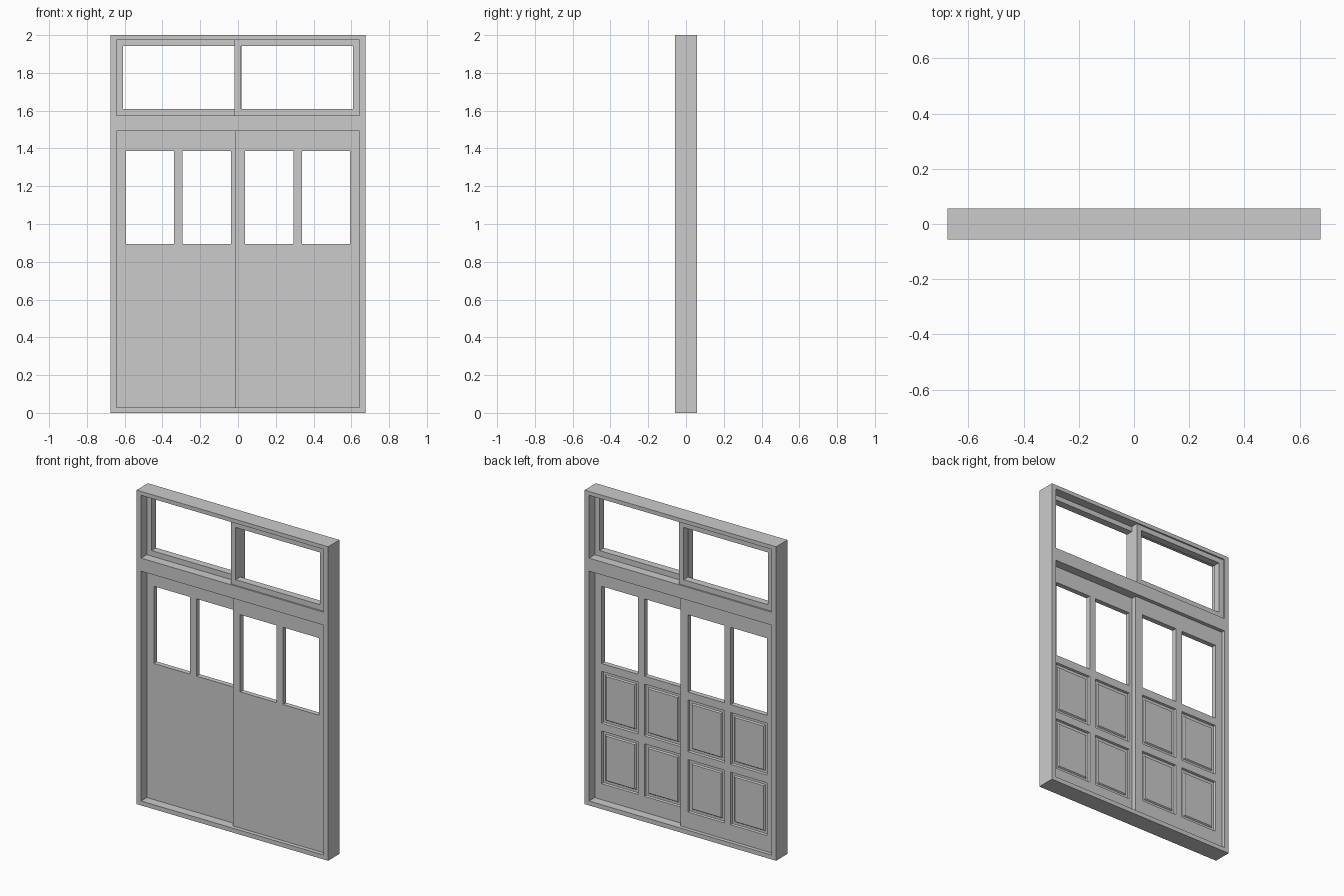
import bpy, bmesh

if "Cube" in bpy.data.objects:
    bpy.data.objects.remove(bpy.data.objects["Cube"])


def plate(name, xs, zs, y0, y1, holes=(), panels=()):
    """Slab on an x/z cell grid with open cells and raised panels on its back."""
    bm = bmesh.new()
    cache = {}

    def v(i, j, k):
        if (i, j, k) not in cache:
            cache[i, j, k] = bm.verts.new((xs[i], (y0, y1)[k], zs[j]))
        return cache[i, j, k]

    nx, nz = len(xs) - 1, len(zs) - 1

    def solid(i, j):
        return 0 <= i < nx and 0 <= j < nz and (i, j) not in holes

    raised = []
    for i in range(nx):
        for j in range(nz):
            if not solid(i, j):
                continue
            ring = [(i, j), (i + 1, j), (i + 1, j + 1), (i, j + 1)]
            bm.faces.new([v(a, b, 0) for a, b in ring])
            back = bm.faces.new([v(a, b, 1) for a, b in reversed(ring)])
            if (i, j) in panels:
                raised.append(back)
            # Reveal faces wherever the neighbouring cell is open
            for n, (di, dj) in enumerate([(0, -1), (1, 0), (0, 1), (-1, 0)]):
                if not solid(i + di, j + dj):
                    a, b = ring[n], ring[(n + 1) % 4]
                    bm.faces.new([v(*b, 0), v(*a, 0), v(*a, 1), v(*b, 1)])
    bmesh.ops.recalc_face_normals(bm, faces=bm.faces)
    # Sunken border, then raised field
    for width, depth in ((0.004, -0.012), (0.016, 0.0), (0.006, 0.008)):
        if raised:
            bmesh.ops.inset_individual(bm, faces=raised, thickness=width,
                                       depth=depth, use_even_offset=True)
    mesh = bpy.data.meshes.new(name)
    bm.to_mesh(mesh)
    bm.free()
    ob = bpy.data.objects.new(name, mesh)
    bpy.context.collection.objects.link(ob)
    return ob


def side_xs(values, side):
    return values if side > 0 else [-x for x in reversed(values)]


# Outer frame with door opening and transom opening
plate("frame", [-0.675, -0.643, 0.643, 0.675], [0, 0.028, 1.492, 1.575, 1.975, 2],
      -0.057, 0.057, holes={(1, 1), (1, 3)})

# Right leaves run in the front track, left leaves in the back track
for side, label in ((1, "right"), (-1, "left")):
    # Sliding door: two windows over four panels
    y0, y1 = (-0.031, 0.0) if side > 0 else (0.001, 0.033)
    plate(label + "_door",
          side_xs([-0.015, 0.037, 0.293, 0.338, 0.594, 0.643], side),
          [0.028, 0.13, 0.465, 0.515, 0.845, 0.895, 1.387, 1.492], y0, y1,
          holes={(1, 5), (3, 5)},
          panels={(i, j) for i in (1, 3) for j in (1, 3)})
    # Transom sash
    y0, y1 = (-0.047, 0.0) if side > 0 else (0.001, 0.047)
    plate(label + "_transom_sash", side_xs([-0.018, 0.016, 0.61, 0.643], side),
          [1.575, 1.61, 1.943, 1.975], y0, y1, holes={(1, 1)})
